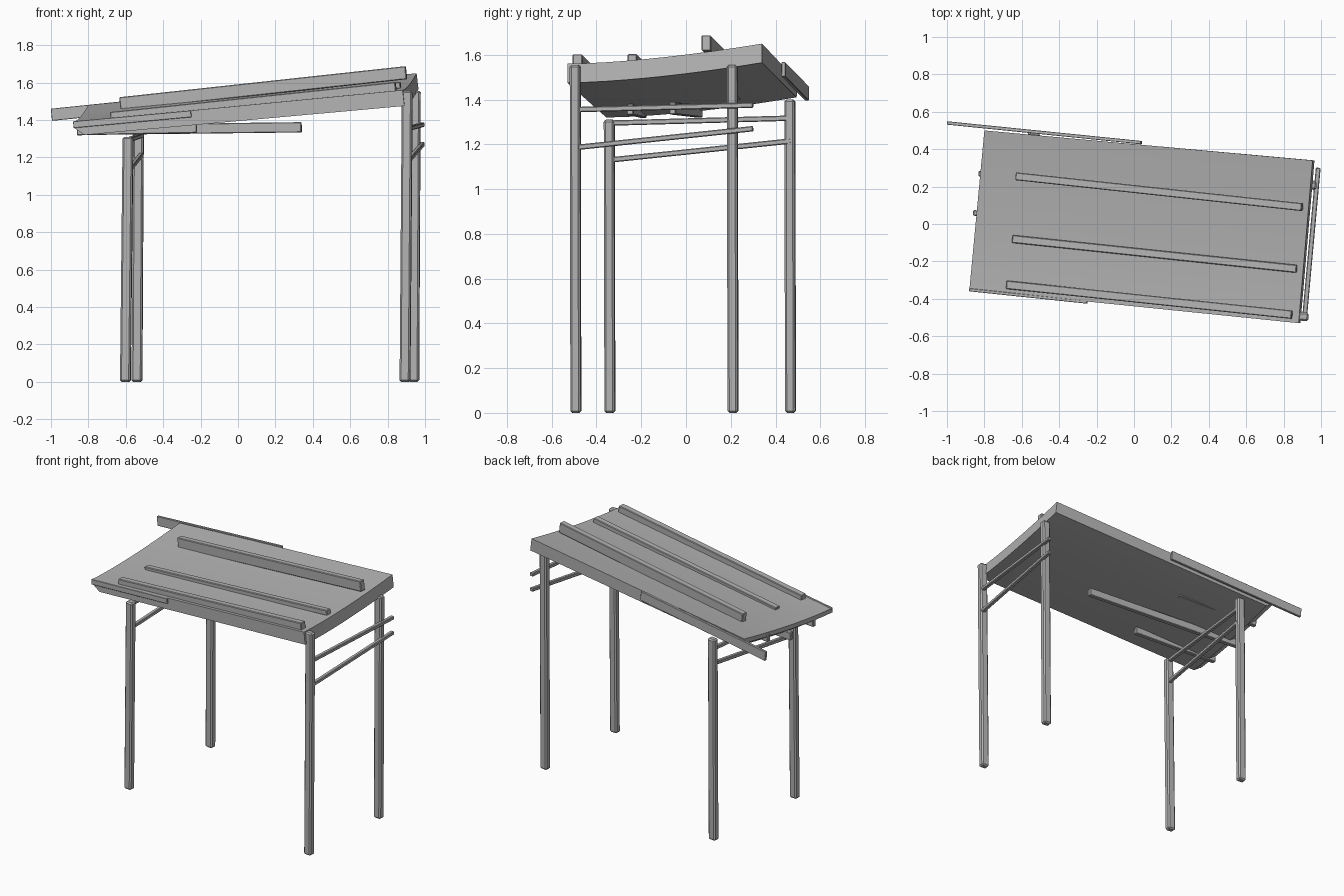
import bpy
import bmesh
from mathutils import Vector

cube = bpy.data.objects.get("Cube")
if cube:
    bpy.data.objects.remove(cube, do_unlink=True)

grey = bpy.data.materials.new("weathered_grey")
grey.use_nodes = True
tone = (0.45, 0.45, 0.45, 1)
grey.diffuse_color = tone
grey.node_tree.nodes["Principled BSDF"].inputs["Base Color"].default_value = tone

ACROSS = Vector((0.09, 1, 0)).normalized()   # depth direction of the turned shelter
ALONG = Vector((1, -0.09, 0)).normalized()   # length direction


def finish(name, bm, bevel=0.0):
    bmesh.ops.recalc_face_normals(bm, faces=bm.faces)
    mesh = bpy.data.meshes.new(name)
    bm.to_mesh(mesh)
    bm.free()
    mesh.materials.append(grey)
    obj = bpy.data.objects.new(name, mesh)
    bpy.context.collection.objects.link(obj)
    if bevel:
        mod = obj.modifiers.new("worn_edges", "BEVEL")
        mod.width = bevel
        mod.segments = 1
    return obj


def bar(name, start, end, width, height, bevel=0.004):
    """Rectangular timber between two points; width lies level."""
    a, b = Vector(start), Vector(end)
    d = (b - a).normalized()
    side = ALONG if abs(d.y) > 0.5 else ACROSS
    up = d.cross(side).normalized()
    bm = bmesh.new()
    ends = []
    for p in (a, b):
        ends.append([bm.verts.new(p + side * width / 2 * i + up * height / 2 * j)
                     for i, j in ((-1, -1), (1, -1), (1, 1), (-1, 1))])
    bm.faces.new(ends[0])
    bm.faces.new(ends[1])
    for i in range(4):
        k = (i + 1) % 4
        bm.faces.new((ends[0][i], ends[0][k], ends[1][k], ends[1][i]))
    return finish(name, bm, bevel)


# Sagging roof slab, undercut at its low end
def roof():
    bm = bmesh.new()
    rows = []
    steps = 10
    low_front, low_back = Vector((-0.88, -0.35, 1.39)), Vector((-0.80, 0.50, 1.39))
    high_front, high_back = Vector((0.88, -0.53, 1.56)), Vector((0.955, 0.34, 1.56))
    for s in range(steps + 1):
        v = s / steps
        rise = Vector((0, 0, 0.09 * v ** 1.6))
        low = low_front.lerp(low_back, v) + rise
        high = high_front.lerp(high_back, v) + rise
        section = (low, high, high + Vector((0.01, 0, -0.085)),
                   low + Vector((0.06, -0.006, -0.07)), low + Vector((0, 0, -0.03)))
        rows.append([bm.verts.new(p) for p in section])
    for r0, r1 in zip(rows, rows[1:]):
        for i in range(5):
            k = (i + 1) % 5
            bm.faces.new((r0[i], r0[k], r1[k], r1[i]))
    bm.faces.new(rows[0])
    bm.faces.new(rows[-1])
    obj = finish("roof_slab", bm)
    bpy.ops.object.select_all(action="DESELECT")
    obj.select_set(True)
    bpy.context.view_layer.objects.active = obj
    bpy.ops.object.shade_smooth_by_angle()


roof()

# Four slightly leaning posts
for name, x, y, top, lean in (("front_left_post", 0.893, -0.492, 1.555, 0.012),
                              ("back_left_post", 0.94, 0.21, 1.555, 0.008),
                              ("front_right_post", -0.602, -0.34, 1.31, 0.014),
                              ("back_right_post", -0.54, 0.467, 1.40, 0.008)):
    bar(name, (x, y, 0), (x + lean, y - 0.003, top), 0.046, 0.056, 0.009)

# Paired cross rails at each end
for name, z0, z1 in (("lower", 1.185, 1.27), ("upper", 1.355, 1.375)):
    bar("left_" + name + "_rail", (0.912, -0.50, z0), (0.985, 0.30, z1), 0.026, 0.024)
for name, z0, z1 in (("lower", 1.13, 1.215), ("upper", 1.295, 1.317)):
    bar("right_" + name + "_rail", (-0.585, -0.34, z0), (-0.517, 0.47, z1), 0.026, 0.024)

# Battens lying on the roof
bar("back_batten", (-0.63, 0.255, 1.487), (0.90, 0.09, 1.653), 0.042, 0.07)
bar("middle_batten", (-0.65, -0.08, 1.425), (0.87, -0.24, 1.586), 0.042, 0.036)
bar("front_batten", (-0.68, -0.325, 1.413), (0.845, -0.485, 1.573), 0.045, 0.06)

# Loose beams hanging under the roof
bar("long_under_beam", (-0.86, 0.06, 1.347), (0.34, -0.06, 1.361), 0.03, 0.055)
bar("short_under_beam", (-0.86, -0.19, 1.343), (-0.22, -0.25, 1.356), 0.03, 0.05)
bar("back_under_beam", (-0.83, 0.27, 1.405), (-0.22, 0.205, 1.44), 0.03, 0.05)

# Edge boards along the long sides
bar("back_edge_board", (-0.997, 0.54, 1.428), (0.04, 0.435, 1.535), 0.018, 0.065, 0.002)
bar("front_edge_board", (-0.88, -0.352, 1.375), (-0.25, -0.418, 1.433), 0.016, 0.036, 0.002)
